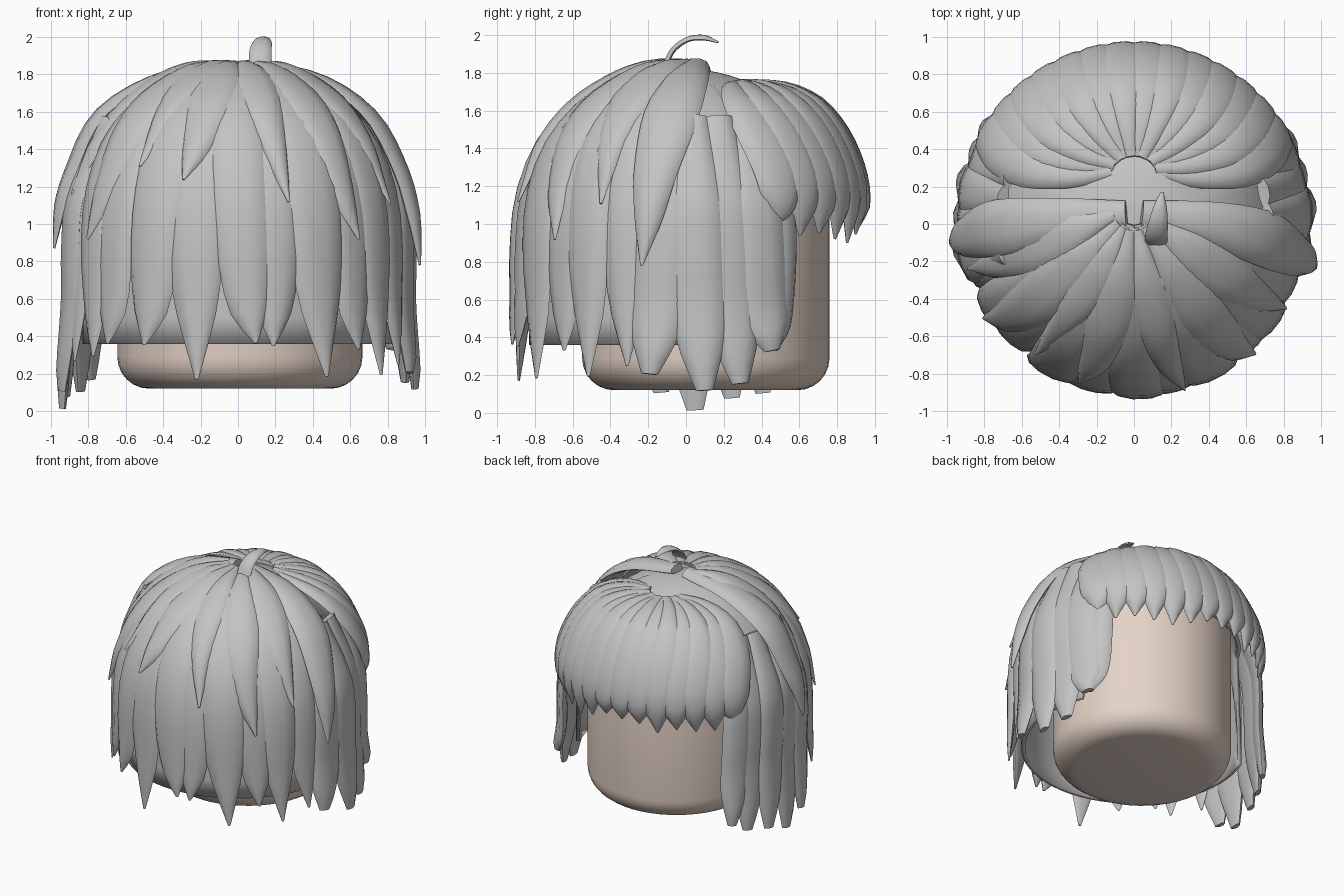
import bpy, bmesh, math, random
from mathutils import Vector

if "Cube" in bpy.data.objects:
    bpy.data.objects.remove(bpy.data.objects["Cube"])
random.seed(4)


def material(name, rgb):
    m = bpy.data.materials.new(name)
    m.diffuse_color = (*rgb, 1)
    m.use_nodes = True
    m.node_tree.nodes["Principled BSDF"].inputs["Base Color"].default_value = m.diffuse_color
    return m


HAIR = material("hair grey", (0.55, 0.55, 0.55))
SKIN = material("skin beige", (0.78, 0.65, 0.57))


def finish(bm, name, mat, angle=50):
    bmesh.ops.recalc_face_normals(bm, faces=bm.faces)
    me = bpy.data.meshes.new(name)
    bm.to_mesh(me)
    bm.free()
    ob = bpy.data.objects.new(name, me)
    bpy.context.collection.objects.link(ob)
    me.materials.append(mat)
    bpy.ops.object.select_all(action='DESELECT')
    ob.select_set(True)
    bpy.context.view_layer.objects.active = ob
    bpy.ops.object.shade_smooth_by_angle(angle=math.radians(angle))
    return ob


def sample(pts, t):
    """Catmull-Rom point on a list of control points, t in 0..1."""
    n = len(pts) - 1
    f = min(t * n, n - 1e-6)
    i = int(f)
    f -= i
    b, c = pts[i], pts[i + 1]
    a = pts[i - 1] if i else b * 2 - c
    d = pts[i + 2] if i + 2 <= n else c * 2 - b
    return 0.5 * (2 * b + (c - a) * f + (2 * a - 5 * b + 4 * c - d) * f * f
                  + (3 * b - a - 3 * c + d) * f ** 3)


def lock(bm, pts, w, d, shape, normal=None, steps=18):
    """Tapered strand along pts: domed outside, flat inside, pointed tip."""
    pts = [Vector(p) for p in pts]
    widths = [Vector((s, 0, 0)) for s in shape]
    rings = []
    for i in range(steps + 1):
        t = i / steps
        p = sample(pts, t)
        tan = (sample(pts, min(1, t + .02)) - sample(pts, max(0, t - .02))).normalized()
        out = normal or p - Vector((0, 0.05, min(p.z, 1.0)))
        out = (out - tan * out.dot(tan)).normalized()
        side = tan.cross(out)
        k = max(0.04, sample(widths, t).x)
        th = d * min(1, k * 1.6 + .1)
        ring = []
        for j in range(10):
            a = 2 * math.pi * j / 10
            s = math.sin(a)
            ring.append(bm.verts.new(p + side * w * k * math.cos(a)
                                     + out * th * (s if s > 0 else s * .35)))
        rings.append(ring)
    for r0, r1 in zip(rings, rings[1:]):
        for j in range(10):
            bm.faces.new((r0[j], r0[j - 1], r1[j - 1], r1[j]))
    bm.faces.new(rings[0])
    bm.faces.new(rings[-1][::-1])


def radius(z, R=0.88, top=1.85):
    u = max(0, (z - 0.8) / (top - 0.8))
    return R * max(0, 1 - u ** 2.4) ** 0.5


def dome_path(a, zend, lift=0, drift=0, flare=0.02, start=1.846):
    """Path down the hair dome at angle a (degrees), ending at zend."""
    zs = [z for z in (1.846, 1.82, 1.76, 1.62, 1.42, 1.15, .85, .55)
          if z <= start and z > zend + .14] + [zend]
    pts = []
    for i, z in enumerate(zs):
        last = i == len(zs) - 1
        r = radius(z) + lift + (flare if last else 0)
        t = i / (len(zs) - 1)
        b = math.radians(a + drift * t ** 3)
        pts.append((r * math.cos(b), r * math.sin(b) + 0.09 * max(0, 1 - r / .8), z + lift * .3))
    return pts


# Head: rounded cylinder
bm = bmesh.new()
bmesh.ops.create_cone(bm, cap_ends=True, segments=48, radius1=.655, radius2=.655, depth=1.31)
bmesh.ops.translate(bm, vec=(0.01, 0.105, 0.775), verts=bm.verts)
rims = [e for e in bm.edges if abs(e.verts[0].co.z - e.verts[1].co.z) < .01]
bmesh.ops.bevel(bm, geom=rims, offset=.17, segments=6, profile=.5, affect='EDGES')
finish(bm, "head", SKIN)

# Scalp cap: dome under the locks, long at the rear and cut high over the face
bm = bmesh.new()
N, M = 64, 16
grid = []
for i in range(N):
    a = 2 * math.pi * i / N
    low = .36 if math.sin(a) < .45 else 1.2
    col = []
    for j in range(M + 1):
        z = low + (1.815 - low) * math.sin(math.pi / 2 * j / M)
        r = radius(z, .83, 1.82)
        col.append(bm.verts.new((r * math.cos(a), r * math.sin(a), z)))
    grid.append(col)
for i in range(N):
    for j in range(M):
        bm.faces.new((grid[i - 1][j], grid[i][j], grid[i][j + 1], grid[i - 1][j + 1]))
bm.faces.new([c[M] for c in grid])
cap = finish(bm, "scalp_cap", HAIR)
sol = cap.modifiers.new("thickness", 'SOLIDIFY')
sol.thickness = .03

# Long locks: angle, tip height, half width, sideways drift of the tip
LONG = [.25, .35, .6, .85, 1, 1, .95, .72, .06]
bm = bmesh.new()
for i, (a, z, w, dr) in enumerate([
        (-166, .27, .13, 3), (-150, .29, .13, 3), (-137, .36, .14, -3), (-118, .35, .15, -5),
        (-106, .17, .16, 2), (-91, .36, .15, 7), (-76, .35, .14, -2), (-64, .18, .16, 5),
        (-48, .33, .14, 3), (-37, .19, .14, 3), (-23, .25, .13, 3)]):
    lock(bm, dome_path(a, z, .012 * (i % 2), dr, .03), w, .045, LONG)
finish(bm, "long_locks", HAIR)

# Side locks: start below the crown and hang beside the face
SIDE = [.55, .8, .95, 1, 1, .98, .85, .3]
bm = bmesh.new()
for i, (a, z, w, dr) in enumerate([
        (-8, .2, .15, -4), (3, .11, .15, 3), (14, .15, .15, 4), (25, .32, .15, 4), (33, .33, .12, -4),
        (192, .1, .14, -4), (181, .01, .15, -4), (169, .07, .14, -4), (158, .1, .14, -4),
        (150, .16, .12, -4)]):
    path = dome_path(a, z, .012 * (i % 2) + .015, dr, .035, 1.5)
    b = math.radians(a)
    lock(bm, [(.7 * math.cos(b), .7 * math.sin(b), 1.56)] + path[1:], w, .05, SIDE)
finish(bm, "side_locks", HAIR)

# Upper layer: shorter locks laid over the long ones
UPPER = [.25, .5, .85, 1, .85, .55, .05]
bm = bmesh.new()
for a, z, w, dr in [(-103, 1.23, .14, -6), (-79, 1.11, .12, 6), (-55, .91, .14, 8),
                    (-140, .91, .15, -8), (-122, 1.3, .13, -5), (-33, 1.1, .14, 4),
                    (-163, 1.15, .14, -2)]:
    lock(bm, dome_path(a, z, .025, dr, .045), w, .045, UPPER)
# two sweeping locks along the parting
for pts in ([(.04, .05, 1.835), (.42, .0, 1.76), (.7, -.08, 1.57), (.86, -.16, 1.28),
             (.93, -.2, 1.02), (.97, -.235, .78)],
            [(-.04, .05, 1.835), (-.42, .02, 1.76), (-.73, -.02, 1.57), (-.88, -.06, 1.27),
             (-.94, -.09, 1.07), (-.98, -.1, .87)]):
    lock(bm, pts, .15, .05, [.5, .8, 1, .8, .5, .05])
finish(bm, "upper_locks", HAIR)

# Fringe: fan of locks over the face side, swept forward along the parting
FRINGE = [.3, .5, .8, 1, 1, .85, .05]
bm = bmesh.new()
n = 14
for i in range(n):
    e = i / (n - 1)
    a, a0 = math.radians(33 + 114 * e), math.radians(8 + 164 * e)
    x0, y0 = .12 * math.cos(a0), .27 + .09 * math.sin(a0)
    tip = .89 + .12 * random.random() + .06 * abs(2 * e - 1) ** 4
    pts = []
    for f, z in ((0, 1.735), (.28, 1.71), (.58, 1.63), (.8, 1.48), (.94, 1.3), (.99, 1.14), (.965, tip)):
        b = a0 + (a - a0) * f ** 1.5
        c, s = math.cos(b), math.sin(b)
        pts.append((x0 + (.925 * c - x0) * f, y0 + (.94 * s - y0) * f, z + .006 * (i % 2)))
    lock(bm, pts, .135, .045, FRINGE)
finish(bm, "fringe", HAIR)

# Stray curl on the crown
bm = bmesh.new()
lock(bm, [(.12, -.1, 1.85), (.12, -.06, 1.92), (.13, .01, 1.97), (.14, .09, 1.98), (.15, .17, 1.96)],
     .06, .022, [1, 1, .85, .6, .15], Vector((0, -.5, 1)))
finish(bm, "crown_curl", HAIR)
